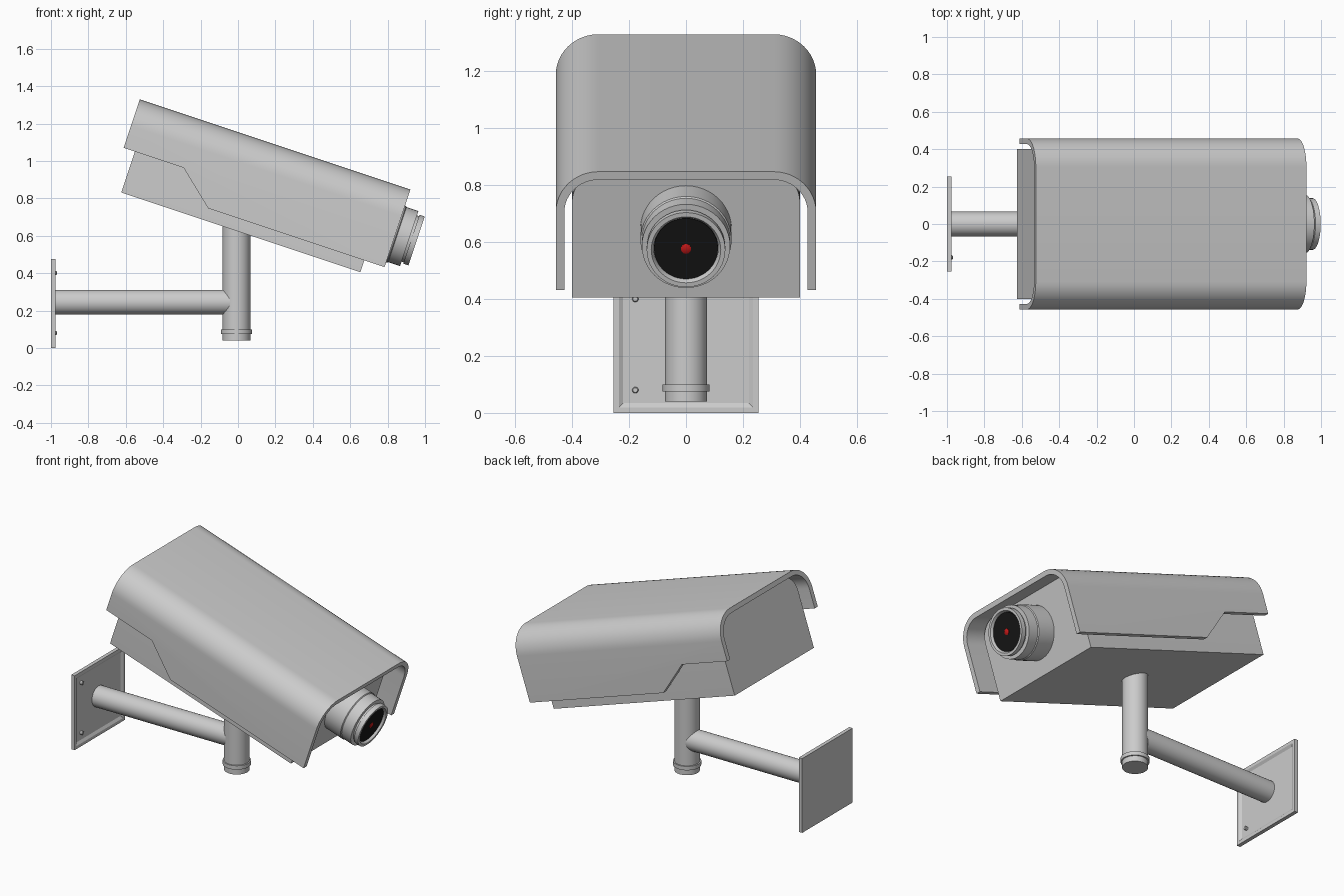
import bpy, bmesh, math
from mathutils import Matrix, Vector

if "Cube" in bpy.data.objects:
    bpy.data.objects.remove(bpy.data.objects["Cube"])

# tilted frame of the camera head: origin at top rear edge of the cover
TILT = Matrix.Translation((-0.525, 0, 1.329)) @ Matrix.Rotation(math.atan(1 / 3), 4, 'Y')


def finish(name, bm, mat=None, color=None):
    bmesh.ops.recalc_face_normals(bm, faces=bm.faces)
    me = bpy.data.meshes.new(name)
    bm.to_mesh(me)
    bm.free()
    ob = bpy.data.objects.new(name, me)
    bpy.context.collection.objects.link(ob)
    if mat:
        ob.matrix_world = mat
    if color:
        m = bpy.data.materials.new(name + "_material")
        m.diffuse_color = color
        m.use_nodes = True
        m.node_tree.nodes["Principled BSDF"].inputs["Base Color"].default_value = m.diffuse_color
        me.materials.append(m)
    return ob


def smooth(ob):
    bpy.ops.object.select_all(action='DESELECT')
    ob.select_set(True)
    bpy.context.view_layer.objects.active = ob
    bpy.ops.object.shade_smooth_by_angle(angle=math.radians(35))


def prism(name, pts, offset, mat=None):
    """Extrude a closed 3D polygon along an offset."""
    bm = bmesh.new()
    f = bm.faces.new([bm.verts.new(p) for p in pts])
    r = bmesh.ops.extrude_face_region(bm, geom=[f])
    vs = [v for v in r['geom'] if isinstance(v, bmesh.types.BMVert)]
    bmesh.ops.translate(bm, verts=vs, vec=Vector(offset))
    return finish(name, bm, mat)


def lathe(name, profile, mat, color=None, n=48):
    """Revolve (distance along x, radius) points about the local x axis."""
    bm = bmesh.new()
    rings = []
    for x, r in profile:
        rings.append([bm.verts.new((x, r * math.cos(2 * math.pi * i / n),
                                    r * math.sin(2 * math.pi * i / n))) for i in range(n)])
    for a, b in zip(rings, rings[1:]):
        for i in range(n):
            j = (i + 1) % n
            bm.faces.new((a[i], a[j], b[j], b[i]))
    bm.faces.new(rings[0])
    bm.faces.new(rings[-1])
    ob = finish(name, bm, mat, color)
    smooth(ob)
    return ob


def arch(half, top, bottom, radius, n=12):
    """Upside-down U in (y, z), from left foot to right foot."""
    arc = [(half - radius + radius * math.cos(a), top - radius + radius * math.sin(a))
           for a in (math.pi / 2 * i / n for i in range(n + 1))]
    right = [(half, bottom)] + arc
    return [(-y, z) for y, z in right] + right[::-1]


# weather cover: U-shaped shell with its rear lower sides cut away
shell = arch(0.457, 0, -0.437, 0.15) + arch(0.427, -0.03, -0.437, 0.12)[::-1]
cover = prism("weather_cover", [(0, y, z) for y, z in shell], (1.525, 0, 0), TILT)
cut = [(-0.1, -0.273), (0.338, -0.273), (0.531, -0.437), (0.531, -0.6), (-0.1, -0.6)]
cutter = prism("cover_cutter", [(x, -0.6, z) for x, z in cut], (0, 1.2, 0), TILT)
cutter.hide_render = True
cutter.hide_viewport = True
mod = cover.modifiers.new("side_cut", 'BOOLEAN')
mod.operation = 'DIFFERENCE'
mod.solver = 'EXACT'
mod.object = cutter
bpy.context.view_layer.update()
smooth(cover)

# camera body inside the cover
body = prism("camera_body", [(0.063, y, z) for y, z in arch(0.40, -0.032, -0.503, 0.12)],
             (1.348, 0, 0), TILT)
smooth(body)

# lens barrel, dark glass and red centre
lens = TILT @ Matrix.Translation((0, 0, -0.25))
lathe("lens_barrel", [(1.38, 0.16), (1.53, 0.16), (1.535, 0.155), (1.602, 0.155), (1.602, 0.13),
                      (1.614, 0.13), (1.614, 0.138), (1.643, 0.138), (1.643, 0.122),
                      (1.628, 0.113), (1.61, 0.113)], lens)
lathe("lens_glass", [(1.605, 0.112), (1.63, 0.112)], lens, (0.008, 0.008, 0.008, 1))
lathe("lens_light", [(1.62, 0.018), (1.633, 0.018), (1.637, 0.01)], lens, (0.6, 0.01, 0.01, 1), 24)

# vertical post with a collar near its lower end
UP = Matrix.Translation((-0.008, 0, 0)) @ Matrix.Rotation(-math.pi / 2, 4, 'Y')
lathe("post", [(0.04, 0.074), (0.075, 0.074), (0.075, 0.082), (0.10, 0.082),
               (0.10, 0.074), (0.70, 0.074)], UP)

# horizontal arm
lathe("wall_arm", [(-0.99, 0.066), (-0.01, 0.066)], Matrix.Translation((0, 0, 0.245)))

# wall plate with a recessed panel
bm = bmesh.new()
bmesh.ops.create_cube(bm, size=1, matrix=Matrix.Translation((-0.988, 0, 0.2375))
                      @ Matrix.Diagonal((0.024, 0.51, 0.475, 1)))
front = max(bm.faces, key=lambda f: f.calc_center_median().x)
bmesh.ops.inset_region(bm, faces=[front], thickness=0.027)
bmesh.ops.inset_region(bm, faces=[front], thickness=0.022)
bmesh.ops.translate(bm, verts=front.verts, vec=(-0.010, 0, 0))
finish("wall_plate", bm)

# plate screws
for i, z in enumerate((0.08, 0.40)):
    lathe(f"plate_screw_{i + 1}", [(-0.99, 0.011), (-0.972, 0.011), (-0.969, 0.008)],
          Matrix.Translation((0, -0.178, z)), n=16)
